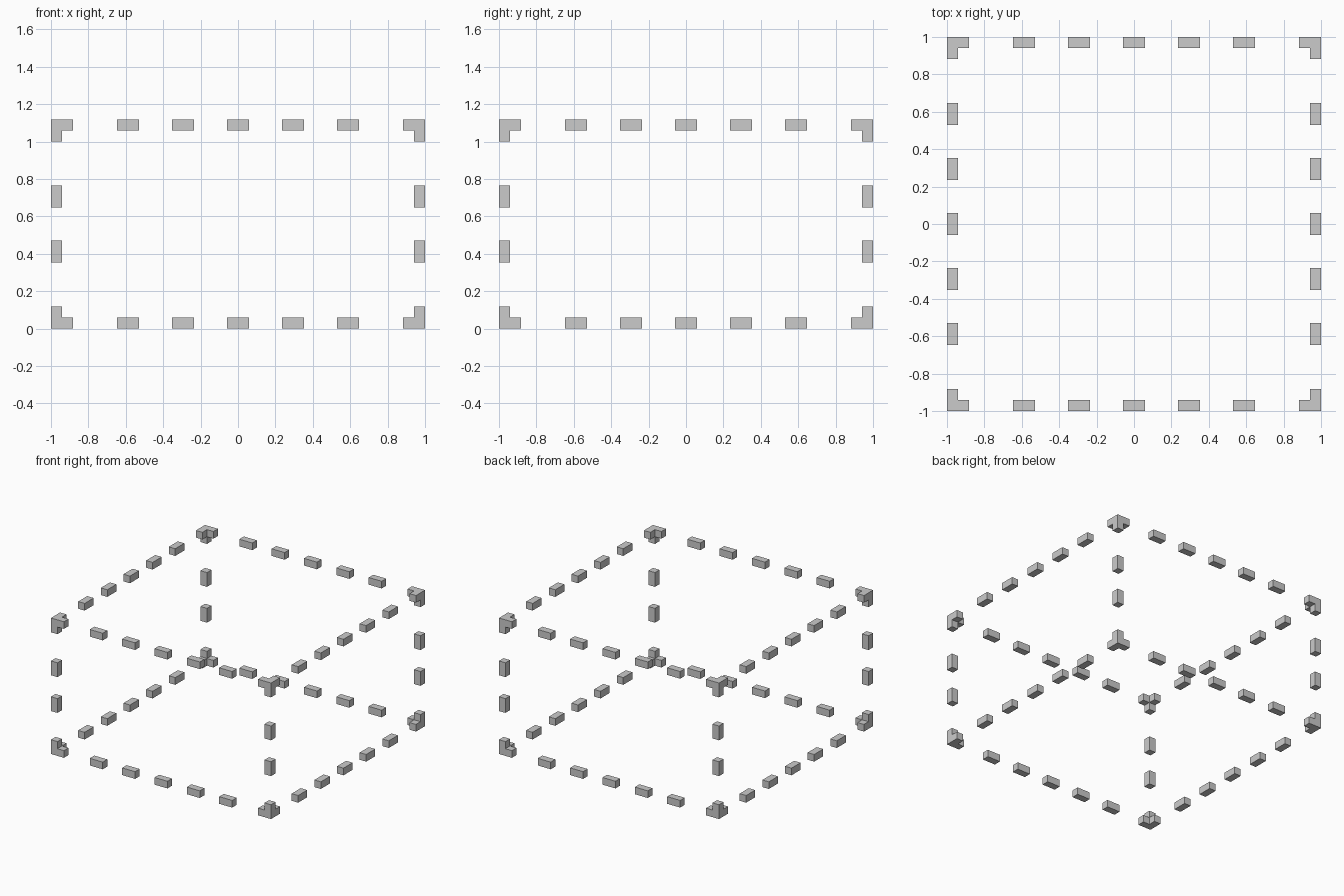
import bpy, bmesh
from mathutils import Vector, Matrix

if "Cube" in bpy.data.objects:
    bpy.data.objects.remove(bpy.data.objects["Cube"])

U = 1 / 17          # bar thickness
TOP = 19 * U        # overall height


def finish(bm, name):
    bmesh.ops.recalc_face_normals(bm, faces=bm.faces)
    mesh = bpy.data.meshes.new(name)
    bm.to_mesh(mesh)
    bm.free()
    obj = bpy.data.objects.new(name, mesh)
    bpy.context.collection.objects.link(obj)


def dash(name, center, axis):
    size = [U, U, U]
    size[axis] = 2 * U
    bm = bmesh.new()
    bmesh.ops.create_cube(bm, size=1, matrix=Matrix.Translation(center) @ Matrix.Diagonal((*size, 1)))
    finish(bm, name)


def corner(name, signs):
    # cube with three faces pulled inward along the box edges
    bm = bmesh.new()
    bmesh.ops.create_cube(bm, size=U)
    bm.normal_update()
    inward = [f for f in bm.faces if sum(f.normal) < 0]
    for f in inward:
        n = f.normal.copy()
        new = bmesh.ops.extrude_discrete_faces(bm, faces=[f])["faces"][0]
        bmesh.ops.translate(bm, verts=new.verts, vec=n * U)
    half = Vector((1, 1, TOP / 2)) - Vector((U, U, U)) / 2
    for v in bm.verts:
        v.co = Vector([s * (c + h) for s, c, h in zip(signs, v.co, half)])
        v.co.z += TOP / 2
    finish(bm, name)


# corner brackets
for sx in (-1, 1):
    for sy in (-1, 1):
        for sz in (-1, 1):
            corner("corner_bracket", (sx, sy, sz))

E = 1 - U / 2
# horizontal dashes along the top and bottom edges
for z in (U / 2, TOP - U / 2):
    for side in (-E, E):
        for i in range(-2, 3):
            dash("dash_x", Vector((i * 5 * U, side, z)), 0)
            dash("dash_y", Vector((side, i * 5 * U, z)), 1)

# vertical dashes on the four uprights
for x in (-E, E):
    for y in (-E, E):
        for z in (7 * U, 12 * U):
            dash("dash_z", Vector((x, y, z)), 2)
